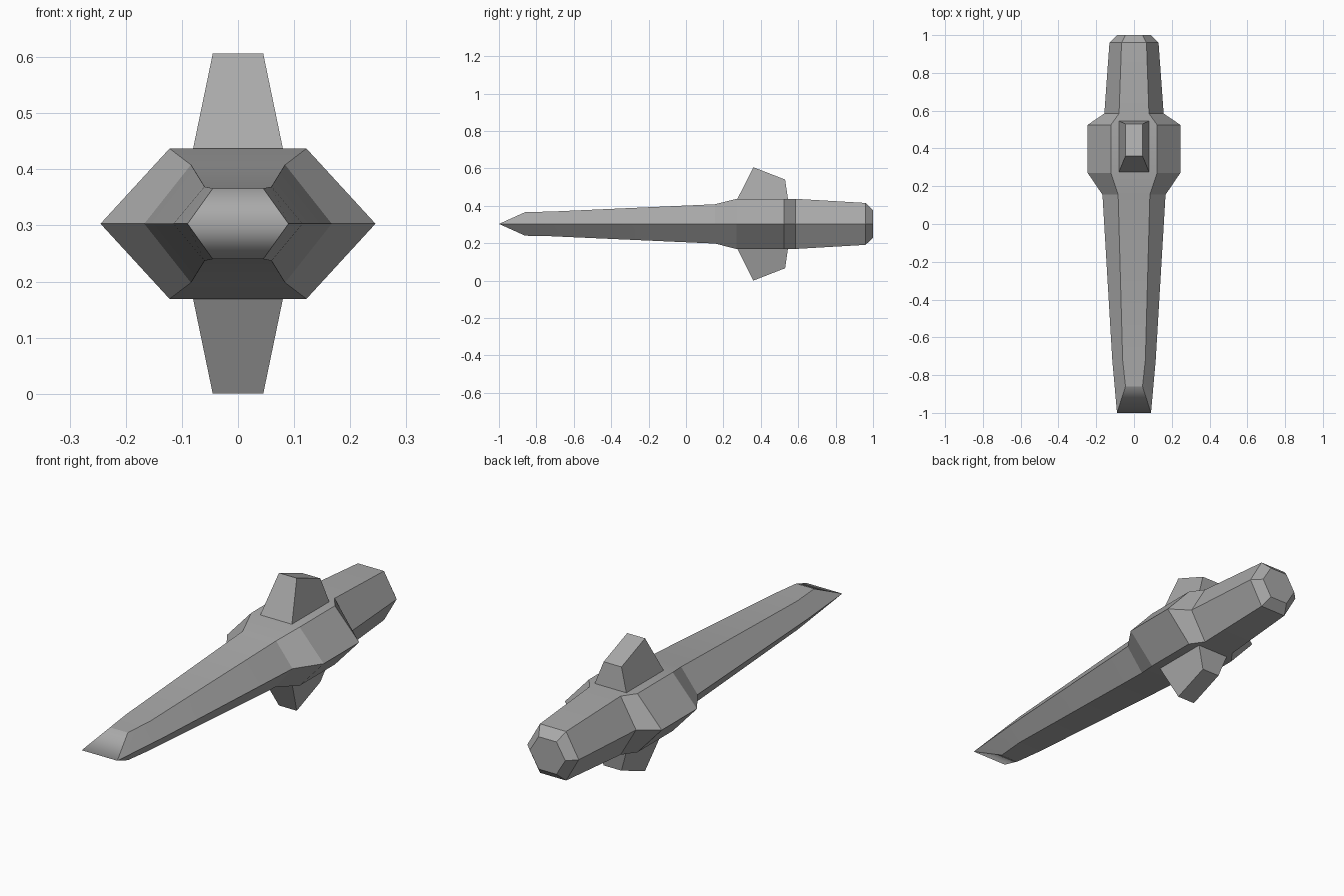
import bpy, bmesh
from math import radians

MID = 0.303  # height of the hull's centre line

cube = bpy.data.objects.get("Cube")
if cube:
    bpy.data.objects.remove(cube, do_unlink=True)

grey = bpy.data.materials.new("hull_grey")
grey.use_nodes = True
colour = (0.4, 0.4, 0.4, 1)
grey.diffuse_color = colour
grey.node_tree.nodes["Principled BSDF"].inputs["Base Color"].default_value = colour


def finish(name, bm, soft=()):
    """Shade smooth over gentle bends and the soft edges, keep the rest crisp."""
    bmesh.ops.recalc_face_normals(bm, faces=bm.faces)
    for f in bm.faces:
        f.smooth = True
    for e in bm.edges:
        e.smooth = e in soft or e.calc_face_angle(0) < radians(20)
    mesh = bpy.data.meshes.new(name)
    bm.to_mesh(mesh)
    bm.free()
    mesh.materials.append(grey)
    obj = bpy.data.objects.new(name, mesh)
    bpy.context.collection.objects.link(obj)


def bridge(bm, a, b):
    for i in range(len(a)):
        j = (i + 1) % len(a)
        bm.faces.new((a[i], a[j], b[j], b[i]))


def hexagon(bm, y, side_y, wide, flat, high):
    points = [(wide, side_y, 0), (flat, y, high), (-flat, y, high),
              (-wide, side_y, 0), (-flat, y, -high), (flat, y, -high)]
    return [bm.verts.new((x, py, z + MID)) for x, py, z in points]


# Hull: hexagonal sections from nose to tail
# (y of flats, y of side ridges, half width, half flat width, half height)
sections = [
    (-0.86, -1.0, 0.09, 0.045, 0.063),
    (-0.72, -0.72, 0.115, 0.06, 0.066),
    (0.155, 0.155, 0.167, 0.084, 0.105),
    (0.27, 0.27, 0.245, 0.122, 0.134),
    (0.525, 0.525, 0.245, 0.122, 0.134),
    (0.585, 0.585, 0.157, 0.079, 0.134),
    (0.96, 0.96, 0.13, 0.066, 0.112),
    (1.0, 1.0, 0.09, 0.045, 0.074),
]
bm = bmesh.new()
rings = [hexagon(bm, *s) for s in sections]
for a, b in zip(rings, rings[1:]):
    bridge(bm, a, b)
bm.faces.new(rings[-1])
# Chisel nose, softly shaded over its leading edge
nose = rings[0]
bm.faces.new(nose[:4])
bm.faces.new(nose[3:] + nose[:1])
finish("hull", bm, soft=[bm.edges.get((nose[0], nose[3]))])

# Tapered fins above and below
for name, s in (("upper_fin", 1), ("lower_fin", -1)):
    bm = bmesh.new()
    base = [(-0.08, 0.275, 0.134), (0.08, 0.275, 0.134),
            (0.08, 0.545, 0.134), (-0.08, 0.545, 0.134)]
    tip = [(-0.045, 0.36, 0.303), (0.045, 0.36, 0.303),
           (0.045, 0.53, 0.237), (-0.045, 0.53, 0.237)]
    low, top = [[bm.verts.new((x, y, MID + s * z)) for x, y, z in ring]
                for ring in (base, tip)]
    bridge(bm, low, top)
    bm.faces.new(low)
    bm.faces.new(top)
    finish(name, bm)
